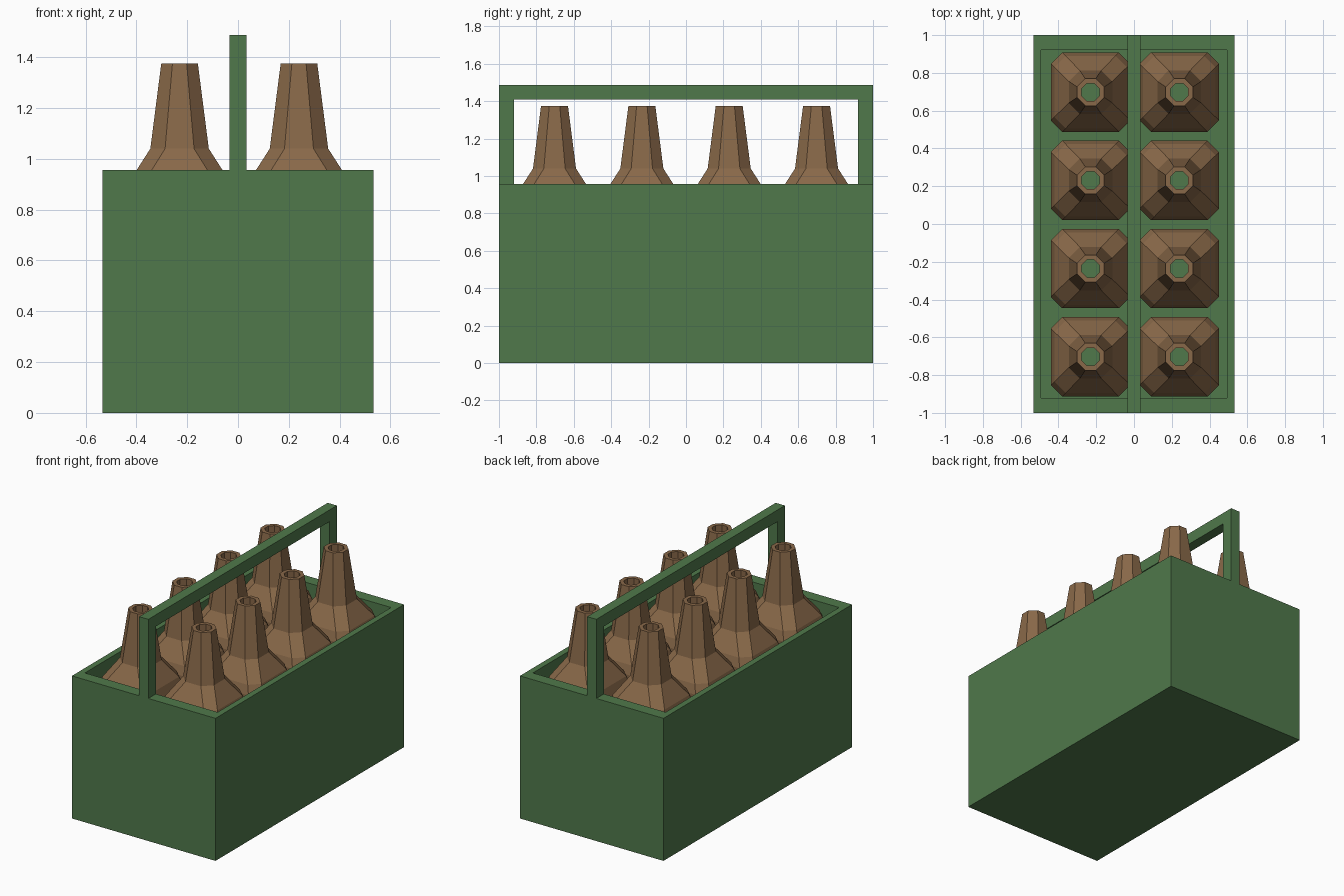
import bpy, bmesh

if "Cube" in bpy.data.objects:
    bpy.data.objects.remove(bpy.data.objects["Cube"])


def material(name, rgb):
    m = bpy.data.materials.new(name)
    m.diffuse_color = (*rgb, 1)
    m.use_nodes = True
    m.node_tree.nodes["Principled BSDF"].inputs["Base Color"].default_value = m.diffuse_color
    return m


GREEN = material("crate green", (0.080, 0.190, 0.070))
BROWN = material("bottle brown", (0.250, 0.140, 0.066))


def finish(bm, name, mat):
    bmesh.ops.recalc_face_normals(bm, faces=bm.faces)
    me = bpy.data.meshes.new(name)
    bm.to_mesh(me)
    bm.free()
    me.materials.append(mat)
    ob = bpy.data.objects.new(name, me)
    bpy.context.collection.objects.link(ob)
    return ob


def loft(bm, rings, cap_start, cap_end):
    """Join rings of points with quads."""
    vs = [[bm.verts.new(p) for p in r] for r in rings]
    n = len(vs[0])
    for a, b in zip(vs, vs[1:]):
        for i in range(n):
            j = (i + 1) % n
            bm.faces.new((a[i], a[j], b[j], b[i]))
    if cap_start:
        bm.faces.new(vs[0])
    if cap_end:
        bm.faces.new(vs[-1])


def rect(x, y, z):
    return [(-x, -y, z), (x, -y, z), (x, y, z), (-x, y, z)]


def chamfered(h, c, z):
    k = h - c
    return [(k, -h, z), (h, -k, z), (h, k, z), (k, h, z),
            (-k, h, z), (-h, k, z), (-h, -k, z), (-k, -h, z)]


# Open crate with walls and floor
bm = bmesh.new()
loft(bm, [rect(0.533, 1.0, 0), rect(0.533, 1.0, 0.957),
          rect(0.493, 0.92, 0.957), rect(0.493, 0.92, 0.04)], True, True)
finish(bm, "crate", GREEN)

# Carrying handle: arch outline extruded across x
outline = [(-1, 0.957), (-1, 1.488), (1, 1.488), (1, 0.957),
           (0.92, 0.957), (0.92, 1.41), (-0.92, 1.41), (-0.92, 0.957)]
bm = bmesh.new()
loft(bm, [[(x, y, z) for y, z in outline] for x in (-0.034, 0.034)], True, True)
finish(bm, "handle", GREEN)

# Bottles: half width, corner chamfer, height; the last two rings are the open bore
PROFILE = [(0.21, 0.06, 0.045), (0.21, 0.06, 0.86), (0.192, 0.06, 0.92),
           (0.115, 0.058, 1.04), (0.072, 0.044, 1.375),
           (0.047, 0.028, 1.375), (0.047, 0.028, 0.045)]
for i, x in enumerate((-0.23, 0.24)):
    for j in range(4):
        bm = bmesh.new()
        loft(bm, [chamfered(*p) for p in PROFILE], False, False)
        ob = finish(bm, f"bottle_{i}_{j}", BROWN)
        ob.location = (x, -0.703 + 0.467 * j, 0)
